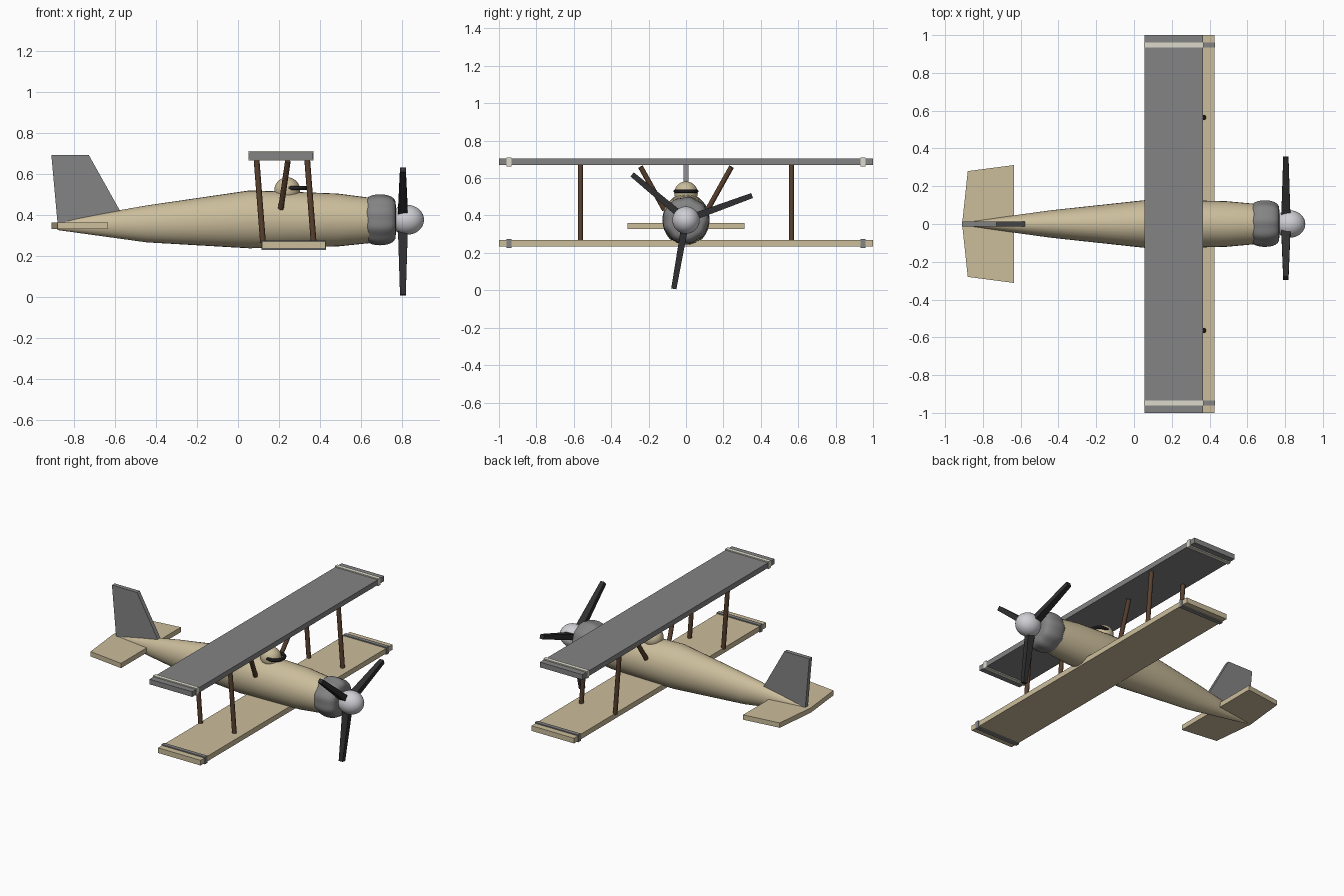
import bpy, bmesh, math
from mathutils import Vector, Matrix

cube = bpy.data.objects.get("Cube")
if cube:
    bpy.data.objects.remove(cube, do_unlink=True)


def material(name, rgb):
    m = bpy.data.materials.new(name)
    m.use_nodes = True
    m.diffuse_color = (*rgb, 1)
    m.node_tree.nodes["Principled BSDF"].inputs["Base Color"].default_value = (*rgb, 1)
    return m


TAN = material("tan canvas", (0.60, 0.51, 0.33))
GREY = material("mid grey", (0.23, 0.23, 0.23))
CREAM = material("cream", (0.72, 0.70, 0.60))
SILVER = material("silver", (0.62, 0.62, 0.66))
BLACK = material("near black", (0.03, 0.03, 0.032))
BROWN = material("brown wood", (0.10, 0.052, 0.028))


def finish(name, bm, mat, smooth=False):
    bmesh.ops.recalc_face_normals(bm, faces=bm.faces)
    mesh = bpy.data.meshes.new(name)
    bm.to_mesh(mesh)
    bm.free()
    mesh.materials.append(mat)
    ob = bpy.data.objects.new(name, mesh)
    bpy.context.collection.objects.link(ob)
    if smooth:
        bpy.ops.object.select_all(action="DESELECT")
        ob.select_set(True)
        bpy.context.view_layer.objects.active = ob
        bpy.ops.object.shade_smooth_by_angle(angle=math.radians(40))
    return ob


def box(name, mat, low, high):
    low, high = Vector(low), Vector(high)
    bm = bmesh.new()
    bmesh.ops.create_cube(bm, size=1, matrix=Matrix.Translation((low + high) / 2)
                          @ Matrix.Diagonal((*(high - low), 1)))
    return finish(name, bm, mat)


def plate(name, mat, points, offset):
    """Extrude a flat outline along offset."""
    bm = bmesh.new()
    face = bm.faces.new([bm.verts.new(p) for p in points])
    new = bmesh.ops.extrude_face_region(bm, geom=[face])["geom"]
    bmesh.ops.translate(bm, vec=offset, verts=[v for v in new if isinstance(v, bmesh.types.BMVert)])
    return finish(name, bm, mat)


def loft(name, mat, sections, sides=32, ripple=0, lobes=9):
    """Skin elliptical sections (x, centre z, half width, half height) along x."""
    bm = bmesh.new()
    rings = []
    for x, z, ry, rz in sections:
        ring = []
        for i in range(sides):
            a = math.tau * i / sides
            k = 1 + ripple * math.cos(lobes * a)
            ring.append(bm.verts.new((x, ry * k * math.cos(a), z + rz * k * math.sin(a))))
        rings.append(ring)
    for a, b in zip(rings, rings[1:]):
        for i in range(sides):
            j = (i + 1) % sides
            bm.faces.new((a[i], a[j], b[j], b[i]))
    bm.faces.new(rings[0])
    bm.faces.new(rings[-1])
    return finish(name, bm, mat, True)


def ball(name, mat, centre, radii):
    bm = bmesh.new()
    bmesh.ops.create_uvsphere(bm, u_segments=32, v_segments=16, radius=1,
                              matrix=Matrix.Translation(centre) @ Matrix.Diagonal((*radii, 1)))
    return finish(name, bm, mat, True)


def rod(name, mat, start, end, radius):
    start, end = Vector(start), Vector(end)
    d = end - start
    bm = bmesh.new()
    bmesh.ops.create_cone(bm, cap_ends=True, segments=12, radius1=radius, radius2=radius, depth=d.length,
                          matrix=Matrix.Translation((start + end) / 2)
                          @ d.to_track_quat("Z", "Y").to_matrix().to_4x4())
    return finish(name, bm, mat, True)


# Fuselage, engine cowl, spinner
AXIS = 0.375
loft("fuselage", TAN, [(-0.88, 0.347, 0.012, 0.022), (-0.445, 0.355, 0.072, 0.09),
                       (0.055, 0.377, 0.126, 0.141), (0.25, 0.376, 0.126, 0.136),
                       (0.485, 0.374, 0.121, 0.129), (0.64, 0.372, 0.107, 0.111)])
cowl = []
for i in range(13):
    t = math.pi * i / 12
    r = 0.065 + 0.058 * math.sin(t) ** 0.6
    cowl.append((0.693 - 0.077 * math.cos(t), AXIS, r, r))
loft("engine_cowl", GREY, cowl, sides=72, ripple=0.02)
ball("spinner", SILVER, (0.824, 0, AXIS), (0.083, 0.073, 0.073))

# Propeller blades, tapering outward
for n, degrees in enumerate((20, 140, 260)):
    a = math.radians(degrees)
    out, side = Vector((0, math.cos(a), math.sin(a))), Vector((0, -math.sin(a), math.cos(a)))
    hub = Vector((0.804, 0, AXIS + 0.003))
    bm = bmesh.new()
    ends = []
    for dist, wide, deep in ((0.02, 0.019, 0.025), (0.376, 0.014, 0.014)):
        ends.append([bm.verts.new(hub + out * dist + side * wide * s + Vector((deep * d, 0, 0)))
                     for s, d in ((-1, -1), (1, -1), (1, 1), (-1, 1))])
    for i in range(4):
        j = (i + 1) % 4
        bm.faces.new((ends[0][i], ends[0][j], ends[1][j], ends[1][i]))
    for e in ends:
        bm.faces.new(e)
    finish(f"propeller_blade_{n + 1}", bm, BLACK)

# Wings in two halves, with tip bands, and the struts
for label, s in (("left", 1), ("right", -1)):
    for level, mat, band, x0, x1, z0, z1 in (("upper", GREY, CREAM, 0.055, 0.366, 0.670, 0.704),
                                             ("lower", TAN, GREY, 0.117, 0.427, 0.234, 0.268)):
        ya, yb = sorted((0, s))
        box(f"{level}_wing_{label}", mat, (x0, ya, z0), (x1, yb, z1))
        ya, yb = sorted((0.934 * s, 0.96 * s))
        box(f"{level}_tip_band_{label}", band, (x0 - 0.003, ya, z0 - 0.007), (x1 + 0.003, yb, z1 + 0.007))
    for place, x in (("rear", 0.09), ("front", 0.337)):
        rod(f"{place}_strut_{label}", BROWN, (x, 0.564 * s, 0.675), (x + 0.032, 0.564 * s, 0.262), 0.014)
    rod(f"cabane_strut_{label}", BROWN, (0.243, 0.243 * s, 0.66), (0.209, 0.115 * s, 0.43), 0.014)

# Tail surfaces
plate("tail_fin", GREY, [(-0.91, -0.014, 0.69), (-0.727, -0.014, 0.69),
                         (-0.575, -0.014, 0.418), (-0.60, -0.014, 0.36), (-0.88, -0.014, 0.36)], (0, 0.028, 0))
plate("tailplane", TAN, [(-0.635, -0.312, 0.329), (-0.635, 0.312, 0.329), (-0.88, 0.28, 0.329),
                         (-0.91, 0, 0.329), (-0.88, -0.28, 0.329)], (0, 0, 0.032))

# Pilot head with a dark visor ring
ball("pilot_head", TAN, (0.24, 0, 0.519), (0.063, 0.063, 0.063))
bpy.ops.mesh.primitive_torus_add(location=(0.272, 0, 0.53), major_radius=0.056, minor_radius=0.0105,
                                 major_segments=32, minor_segments=10)
ring = bpy.context.object
ring.name = "visor_ring"
ring.data.materials.append(BLACK)
bpy.ops.object.shade_smooth_by_angle()
